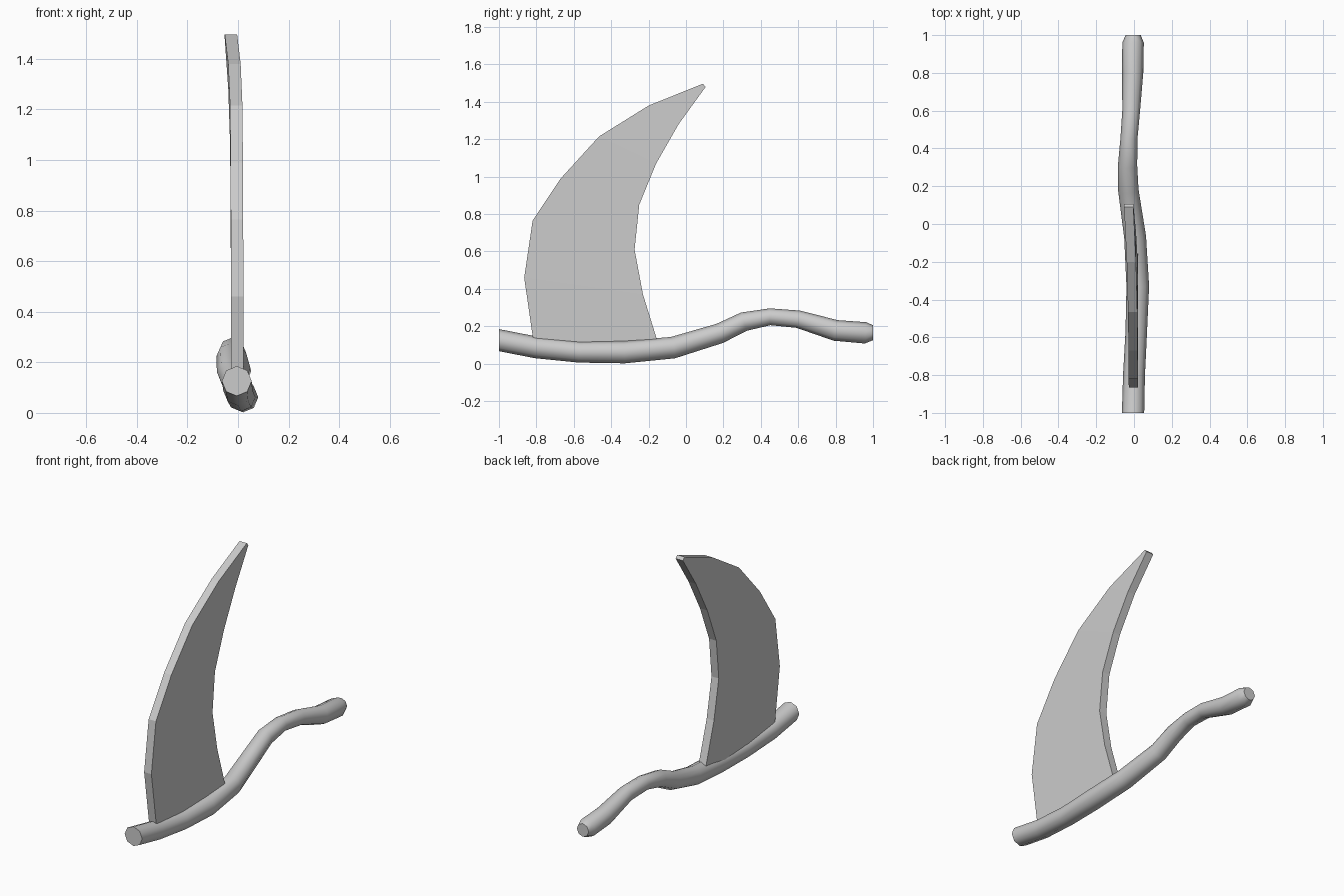
import bpy, bmesh, math
from mathutils import Vector

if "Cube" in bpy.data.objects:
    bpy.data.objects.remove(bpy.data.objects["Cube"])


def make_object(name, bm):
    bmesh.ops.recalc_face_normals(bm, faces=bm.faces)
    mesh = bpy.data.meshes.new(name)
    bm.to_mesh(mesh)
    bm.free()
    ob = bpy.data.objects.new(name, mesh)
    bpy.context.collection.objects.link(ob)
    return ob


def loft(name, rings):
    """Skin a list of equal-length point rings and cap both ends."""
    bm = bmesh.new()
    vs = [[bm.verts.new(p) for p in ring] for ring in rings]
    n = len(vs[0])
    for a, b in zip(vs, vs[1:]):
        for i in range(n):
            j = (i + 1) % n
            bm.faces.new((a[i], a[j], b[j], b[i]))
    bm.faces.new(vs[0])
    bm.faces.new(vs[-1])
    return make_object(name, bm)


# Wavy pole: centre line (x, y, z) and radius, eight sides
path = [
    (-0.005, -1.00, 0.126, 0.059),
    (0.000, -0.80, 0.087, 0.058),
    (0.012, -0.57, 0.063, 0.057),
    (0.020, -0.33, 0.062, 0.060),
    (0.006, -0.07, 0.086, 0.058),
    (-0.030, 0.18, 0.162, 0.054),
    (-0.034, 0.31, 0.225, 0.051),
    (-0.027, 0.45, 0.251, 0.045),
    (-0.015, 0.60, 0.238, 0.047),
    (-0.007, 0.80, 0.178, 0.056),
    (-0.005, 0.96, 0.165, 0.057),
    (-0.004, 1.00, 0.166, 0.040),
]
pts = [Vector(p[:3]) for p in path]
rings = []
for k, (p, row) in enumerate(zip(pts, path)):
    # End rings are cut square to the y axis
    if k in (0, len(pts) - 1):
        t = Vector((0, 1, 0))
    else:
        t = (pts[k + 1] - pts[k - 1]).normalized()
    side = t.cross(Vector((0, 0, 1))).normalized()
    up = side.cross(t)
    angles = [i * math.tau / 8 for i in range(8)]
    rings.append([p + row[3] * (side * math.cos(a) + up * math.sin(a)) for a in angles])
pole = loft("wavy_pole", rings)

# Curved fin: rear edge (y, z), front edge (y, z), sideways bend
sections = [
    ((-0.81, 0.08), (-0.14, 0.08), -0.003),
    ((-0.865, 0.46), (-0.23, 0.37), -0.003),
    ((-0.82, 0.765), (-0.275, 0.61), -0.004),
    ((-0.67, 0.99), (-0.25, 0.85), -0.005),
    ((-0.465, 1.215), (-0.16, 1.07), -0.007),
    ((-0.20, 1.38), (-0.04, 1.28), -0.014),
    ((0.09, 1.497), (0.105, 1.48), -0.028),
]
h = 0.0245
fin = loft("curved_fin", [
    [(x - h, *r), (x + h, *r), (x + h, *f), (x - h, *f)] for r, f, x in sections])

# Smooth pole, crisp fin edges
bpy.ops.object.select_all(action='DESELECT')
for ob in (pole, fin):
    ob.select_set(True)
bpy.context.view_layer.objects.active = pole
bpy.ops.object.shade_smooth_by_angle(angle=math.radians(50))
for poly in fin.data.polygons:
    poly.use_smooth = False
